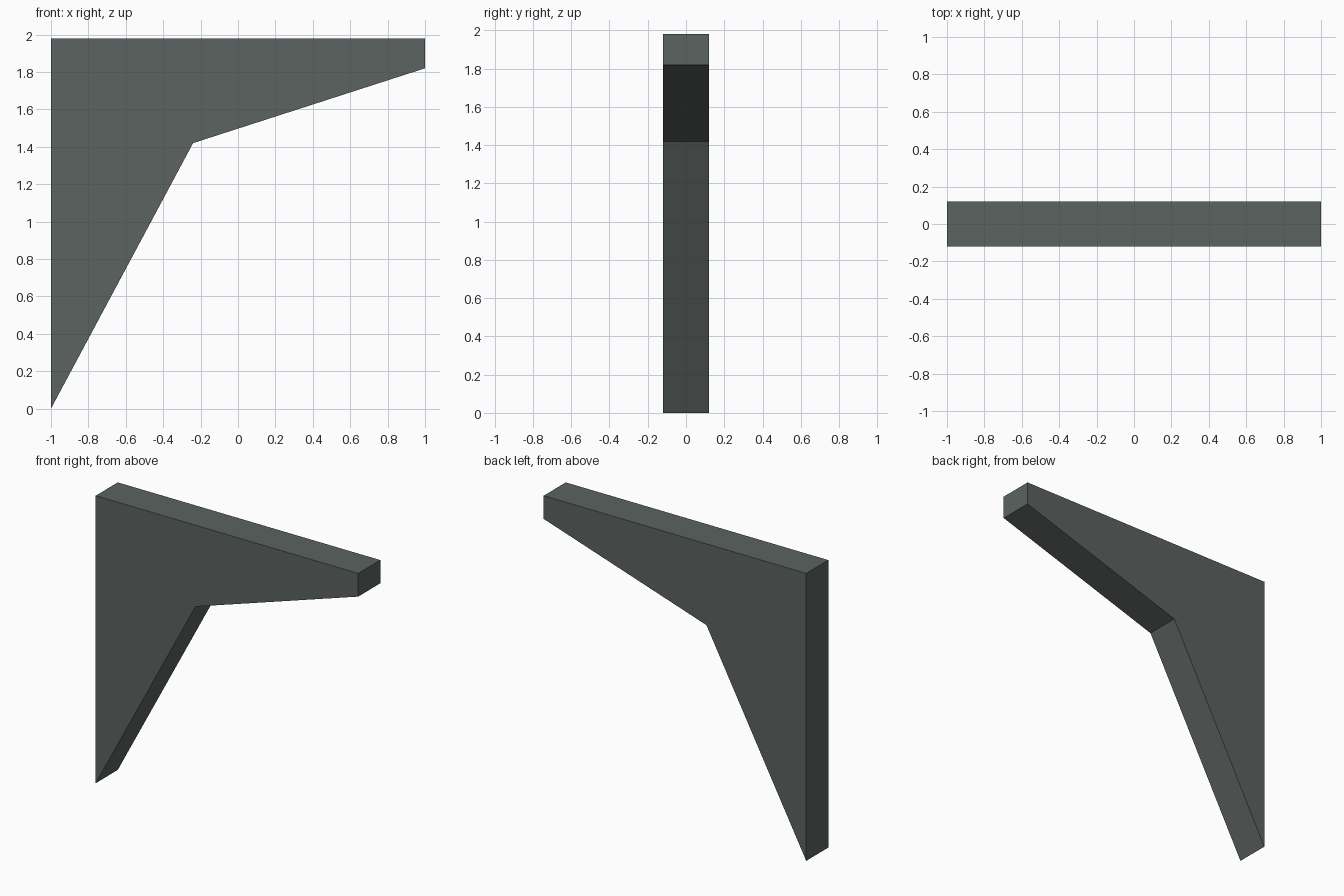
import bpy, bmesh
from mathutils import Vector

if "Cube" in bpy.data.objects:
    bpy.data.objects.remove(bpy.data.objects["Cube"])

HALF_DEPTH = 0.12
# Side profile of the bracket (x, z)
PROFILE = [(-1, 0), (-0.24, 1.42), (1, 1.82), (1, 1.98), (-1, 1.98)]

# Flat grey-green paint
paint = bpy.data.materials.new("dark_grey_green")
paint.diffuse_color = (0.105, 0.125, 0.117, 1)
paint.use_nodes = True
paint.node_tree.nodes["Principled BSDF"].inputs["Base Color"].default_value = paint.diffuse_color

# Bracket: profile extruded through its thickness
bm = bmesh.new()
face = bm.faces.new([bm.verts.new((x, -HALF_DEPTH, z)) for x, z in PROFILE])
ext = bmesh.ops.extrude_face_region(bm, geom=[face], use_keep_orig=True)
moved = [g for g in ext["geom"] if isinstance(g, bmesh.types.BMVert)]
bmesh.ops.translate(bm, verts=moved, vec=Vector((0, 2 * HALF_DEPTH, 0)))
bmesh.ops.recalc_face_normals(bm, faces=bm.faces)

mesh = bpy.data.meshes.new("bracket")
bm.to_mesh(mesh)
bm.free()
mesh.materials.append(paint)
bpy.context.collection.objects.link(bpy.data.objects.new("bracket", mesh))
